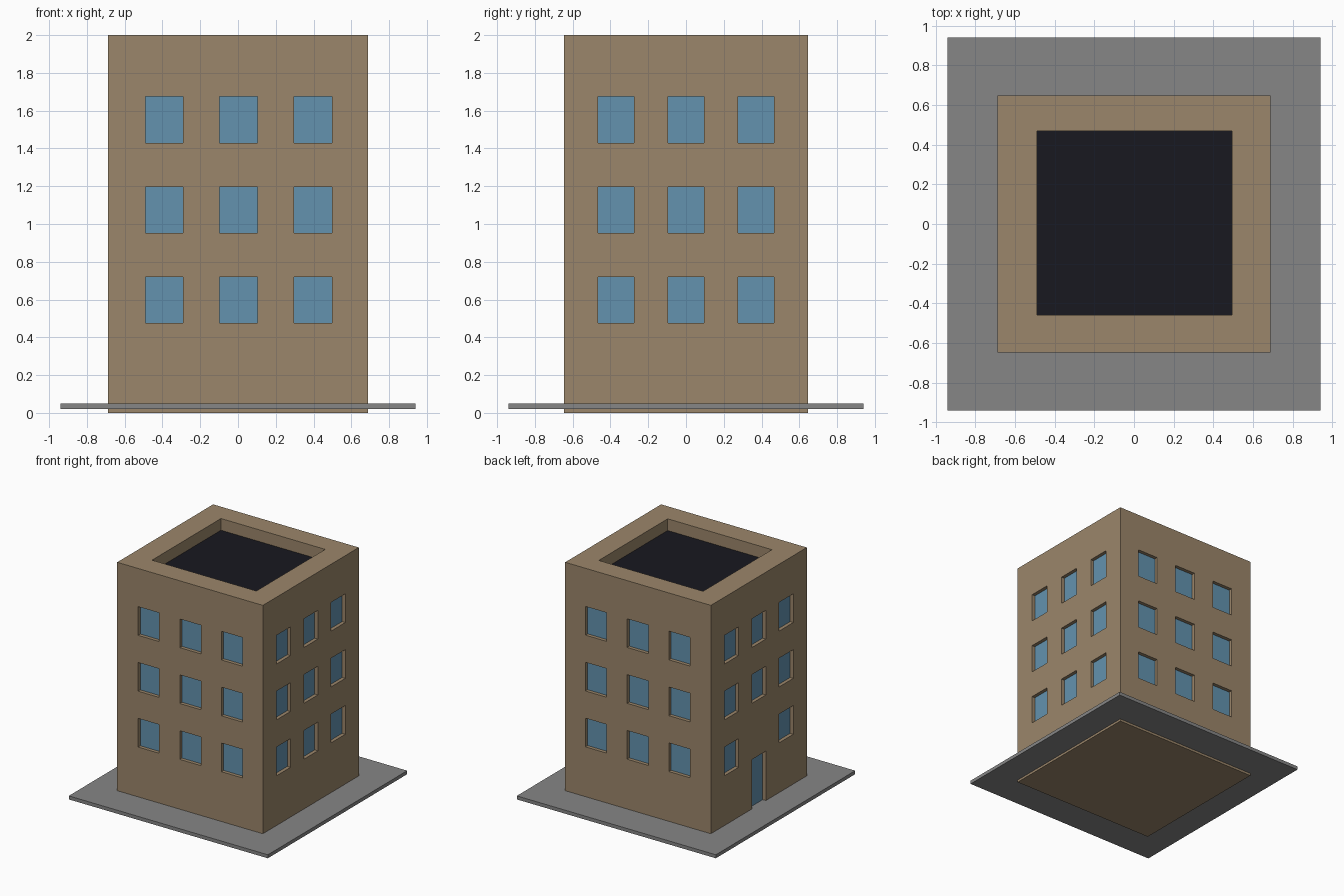
import bpy, bmesh
from mathutils import Vector

if "Cube" in bpy.data.objects:
    bpy.data.objects.remove(bpy.data.objects["Cube"])

def material(name, rgb):
    m = bpy.data.materials.new(name)
    m.diffuse_color = (*rgb, 1)
    m.use_nodes = True
    m.node_tree.nodes["Principled BSDF"].inputs["Base Color"].default_value = m.diffuse_color
    return m

def boxes(name, ranges, mat=None):
    """One object made of axis-aligned boxes, each (x0, x1, y0, y1, z0, z1)."""
    bm = bmesh.new()
    for x0, x1, y0, y1, z0, z1 in ranges:
        size = Vector((x1 - x0, y1 - y0, z1 - z0))
        mid = Vector((x0 + x1, y0 + y1, z0 + z1)) / 2
        for v in bmesh.ops.create_cube(bm, size=1)["verts"]:
            v.co = v.co * size + mid
    me = bpy.data.meshes.new(name)
    bm.to_mesh(me)
    bm.free()
    ob = bpy.data.objects.new(name, me)
    bpy.context.collection.objects.link(ob)
    if mat:
        me.materials.append(mat)
    return ob

tan = material("wall_tan", (0.33, 0.24, 0.145))
blue = material("glass_blue", (0.125, 0.29, 0.43))
dark = material("roof_dark", (0.009, 0.009, 0.014))
grey = material("pavement_grey", (0.24, 0.24, 0.24))

X, Y = 0.688, 0.647          # half sizes of the building
RECESS = 0.03                # glass depth behind the wall face
CUT = RECESS + 0.01

# Pavement and walls
boxes("pavement", [(-0.94, 0.94, -0.94, 0.94, 0.02, 0.05)], grey)
walls = boxes("walls", [(-X, X, -Y, Y, 0, 2)], tan)

# Window openings on all four sides, door below the left side's middle column
cuts = []
for row in range(3):
    z0 = 0.475 + row * 0.477
    z1 = z0 + 0.245
    for col in (-1, 0, 1):
        cx, cy = col * 0.394 + 0.003, col * 0.37
        for s in (-1, 1):
            ya, yb = sorted((s * (Y - CUT), s * (Y + 0.1)))
            cuts.append((cx - 0.1, cx + 0.1, ya, yb, z0, z1))
            xa, xb = sorted((s * (X - CUT), s * (X + 0.1)))
            if s < 0 and row == 0 and col == 0:
                cuts.append((xa, xb, -0.095, 0.095, 0.035, 0.472))
            else:
                cuts.append((xa, xb, cy - 0.095, cy + 0.095, z0, z1))
# Roof well
cuts.append((-0.49, 0.495, -0.46, 0.47, 1.895, 2.1))

cutter = boxes("opening_cutter", cuts)
cutter.hide_render = True
mod = walls.modifiers.new("openings", "BOOLEAN")
mod.operation = "DIFFERENCE"
mod.solver = "EXACT"
mod.object = cutter
bpy.context.view_layer.objects.active = walls
bpy.ops.object.modifier_apply(modifier=mod.name)
bpy.data.objects.remove(cutter)

# Glass core seen through every opening, and the dark roof floor
boxes("glass", [(-X + RECESS, X - RECESS, -Y + RECESS, Y - RECESS, 0.002, 1.85)], blue)
boxes("roof_floor", [(-0.49, 0.495, -0.46, 0.47, 1.885, 1.9)], dark)
